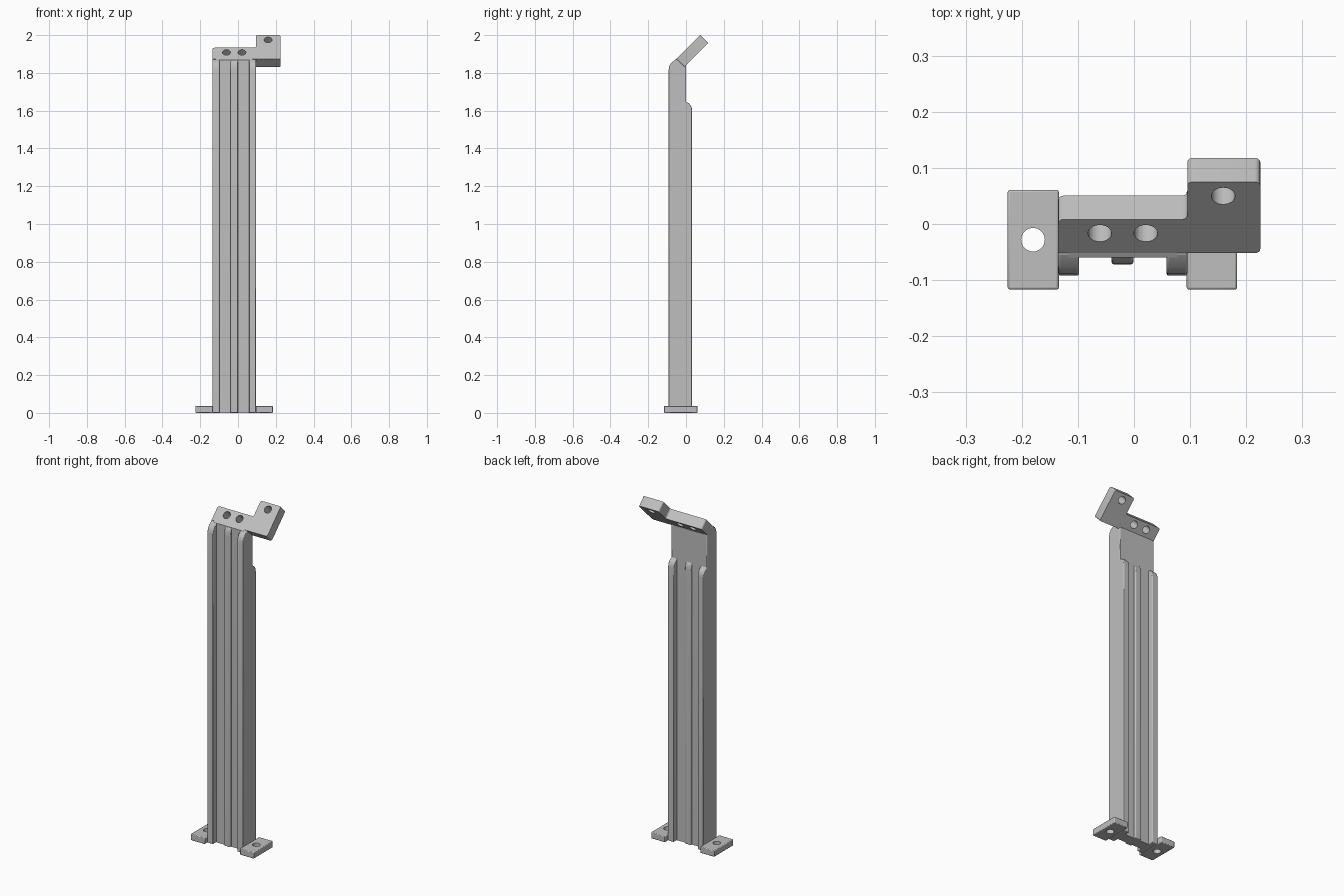
import bpy, bmesh, math
from mathutils import Vector

if "Cube" in bpy.data.objects:
    bpy.data.objects.remove(bpy.data.objects["Cube"])

S = math.sqrt(0.5)
grey = bpy.data.materials.new("light grey")
grey.diffuse_color = (0.52, 0.52, 0.52, 1)
grey.use_nodes = True
grey.node_tree.nodes["Principled BSDF"].inputs["Base Color"].default_value = grey.diffuse_color


def rounded(pts):
    """Round polygon corners; pts are (a, b, radius)."""
    out = []
    n = len(pts)
    for i, (a, b, r) in enumerate(pts):
        p = Vector((a, b))
        if r == 0:
            out.append(p)
            continue
        d0 = (Vector(pts[i - 1][:2]) - p).normalized() * r
        d1 = (Vector(pts[(i + 1) % n][:2]) - p).normalized() * r
        c = p + d0 + d1
        for k in range(5):
            t = k * math.pi / 8
            out.append(c - d1 * math.cos(t) - d0 * math.sin(t))
    return out


def prism(name, pts, h0, h1, place, bevel=0.0, segs=2):
    """Extrude a 2D outline from h0 to h1; place maps (a, b, h) to 3D."""
    bm = bmesh.new()
    low = [bm.verts.new(place(a, b, h0)) for a, b in pts]
    top = [bm.verts.new(place(a, b, h1)) for a, b in pts]
    n = len(pts)
    bm.faces.new(low)
    bm.faces.new(top)
    for i in range(n):
        j = (i + 1) % n
        bm.faces.new((low[i], low[j], top[j], top[i]))
    bmesh.ops.recalc_face_normals(bm, faces=bm.faces)
    me = bpy.data.meshes.new(name)
    bm.to_mesh(me)
    bm.free()
    me.materials.append(grey)
    ob = bpy.data.objects.new(name, me)
    bpy.context.collection.objects.link(ob)
    if bevel:
        m = ob.modifiers.new("edges", 'BEVEL')
        m.width = bevel
        m.segments = segs
        m.limit_method = 'ANGLE'
        m.angle_limit = math.radians(50)
    return ob


def drill(ob, a, b, r, h0, h1, place):
    """Cut a round hole through ob."""
    ring = [(a + r * math.cos(k * math.pi / 16), b + r * math.sin(k * math.pi / 16))
            for k in range(32)]
    cut = prism(ob.name + "_hole_cutter", ring, h0, h1, place)
    cut.hide_render = True
    cut.hide_viewport = True
    cut.display_type = 'WIRE'
    m = ob.modifiers.new("hole", 'BOOLEAN')
    m.operation = 'DIFFERENCE'
    m.solver = 'EXACT'
    m.object = cut


def side(a, b, h):      # outline in y, z; extruded along x
    return (h, a, b)


def flat(a, b, h):      # outline in x, y; extruded along z
    return (a, b, h)


def tilted(a, b, h):    # outline in x and up the 45 degree slope
    return (a, -0.052 + (b + h) * S, 1.873 + (b - h) * S)


# web of the post
prism("post_web", [(-0.06, 0), (0, 0), (0, 1.838), (-0.01, 1.842), (-0.052, 1.873),
                   (-0.06, 1.868)], -0.117, 0.077, side)

# long ribs, front and back, with rounded upper ends
def rib(name, x0, x1, depth, bevel):
    f, b = -0.06 - depth, depth
    back = [(b * math.cos(t), 1.60 + 0.045 * math.sin(t))
            for t in (k * math.pi / 10 for k in range(6))]
    front = [(-0.052, 1.873), (-0.06 - depth * 0.55, 1.854),
             (-0.06 - depth * 0.87, 1.838), (f, 1.815)]
    prism(name, [(f, 0), (b, 0)] + back + [(0, 1.838), (-0.01, 1.842)] + front,
          x0, x1, side, bevel, 3)


rib("left_rib", -0.135, -0.098, 0.032, 0.004)
rib("middle_rib", -0.04, -0.001, 0.012, 0.006)
rib("right_rib", 0.058, 0.095, 0.032, 0.004)

# mounting feet
for name, x0, x1, hx in (("left_foot", -0.225, -0.134, -0.18),
                         ("right_foot", 0.094, 0.184, 0.139)):
    foot = prism(name, [(x0, -0.117), (x1, -0.117), (x1, 0.061), (x0, 0.061)],
                 0, 0.037, flat, 0.004)
    drill(foot, hx, -0.028, 0.021, -0.05, 0.1, flat)

# tilted L-shaped head plate
head = prism("head_plate", rounded([(-0.135, 0, 0), (0.225, 0, 0.01), (0.225, 0.18, 0.01),
                                    (0.095, 0.18, 0.01), (0.095, 0.085, 0.01),
                                    (-0.135, 0.085, 0.01)]), 0, 0.06, tilted)
for x, u in ((-0.061, 0.05), (0.021, 0.05), (0.159, 0.144)):
    drill(head, x, u, 0.021, -0.05, 0.11, tilted)

# smooth the rounded parts, keep sharp edges
for ob in bpy.context.collection.objects:
    if ob.hide_render:
        continue
    bpy.ops.object.select_all(action='DESELECT')
    ob.select_set(True)
    bpy.context.view_layer.objects.active = ob
    bpy.ops.object.shade_smooth_by_angle(angle=math.radians(30))
